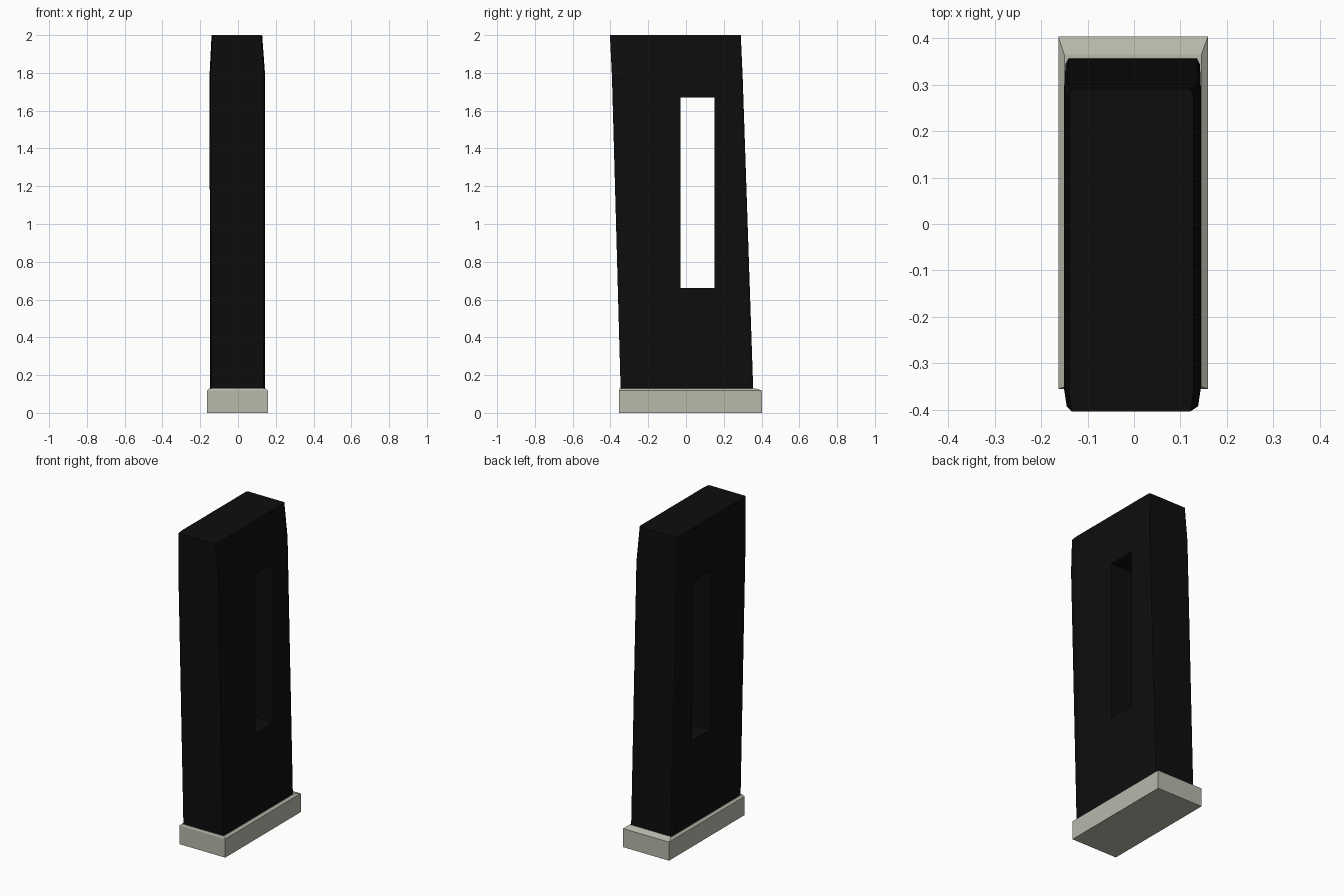
import bpy, bmesh

cube = bpy.data.objects.get("Cube")
if cube:
    bpy.data.objects.remove(cube, do_unlink=True)


def material(name, rgb):
    mat = bpy.data.materials.new(name)
    mat.use_nodes = True
    mat.diffuse_color = (*rgb, 1)
    mat.node_tree.nodes["Principled BSDF"].inputs["Base Color"].default_value = (*rgb, 1)
    return mat


def loft(name, rings, mat):
    """Join stacked rings of points into a closed, flat-faced solid."""
    bm = bmesh.new()
    loops = [[bm.verts.new(p) for p in ring] for ring in rings]
    n = len(loops[0])
    for low, high in zip(loops, loops[1:]):
        for i in range(n):
            j = (i + 1) % n
            bm.faces.new((low[i], low[j], high[j], high[i]))
    bm.faces.new(loops[0][::-1])
    bm.faces.new(loops[-1])
    bmesh.ops.recalc_face_normals(bm, faces=bm.faces)
    mesh = bpy.data.meshes.new(name)
    bm.to_mesh(mesh)
    bm.free()
    mesh.materials.append(mat)
    obj = bpy.data.objects.new(name, mesh)
    bpy.context.collection.objects.link(obj)
    return obj


def rect(x0, x1, y0, y1, z):
    return [(x0, y0, z), (x1, y0, z), (x1, y1, z), (x0, y1, z)]


def body_ring(x0, x1, y0, y1, z):
    """Rectangle with slightly narrowed front and back corners."""
    c, f, b = 0.006, 0.04, 0.012
    return [(x0 + c, y0, z), (x1 - c, y0, z), (x1, y0 + f, z), (x1, y1 - b, z),
            (x1 - c, y1, z), (x0 + c, y1, z), (x0, y1 - b, z), (x0, y0 + f, z)]


black = material("matte black", (0.004, 0.004, 0.004))
grey = material("warm light grey", (0.48, 0.48, 0.41))

# Leaning body with a tapered top
body = loft("body", [
    body_ring(-0.147, 0.142, -0.346, 0.356, 0.12),
    body_ring(-0.151, 0.144, -0.392, 0.300, 1.78),
    body_ring(-0.140, 0.128, -0.403, 0.290, 2.00),
], black)

# Long slot cut through both sides
cutter = loft("slot_cutter", [
    rect(-0.3, 0.3, -0.028, 0.150, 0.66),
    rect(-0.3, 0.3, -0.028, 0.150, 1.67),
], black)
cut = body.modifiers.new("slot", "BOOLEAN")
cut.operation = "DIFFERENCE"
cut.solver = "EXACT"
cut.object = cutter
bpy.context.view_layer.objects.active = body
body.select_set(True)
bpy.ops.object.modifier_apply(modifier=cut.name)
bpy.data.objects.remove(cutter, do_unlink=True)

# Base plate with a sloping upper rim
loft("base_plate", [
    rect(-0.163, 0.159, -0.355, 0.403, 0.0),
    rect(-0.163, 0.159, -0.355, 0.403, 0.118),
    rect(-0.150, 0.145, -0.350, 0.365, 0.13),
], grey)
